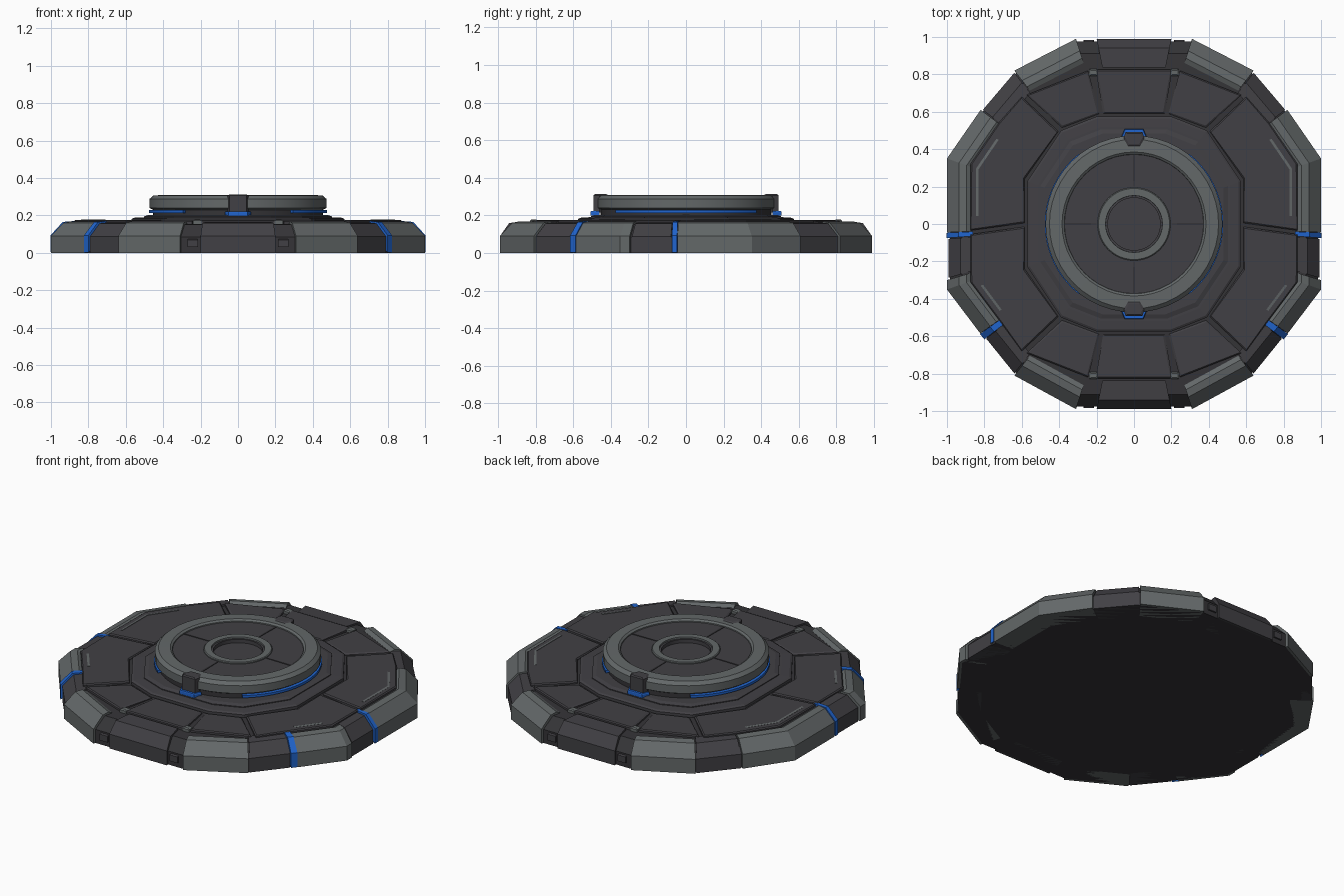
import bpy, bmesh, math
from mathutils import Vector

if "Cube" in bpy.data.objects:
    bpy.data.objects.remove(bpy.data.objects["Cube"])


def material(name, rgb):
    m = bpy.data.materials.new(name)
    m.diffuse_color = (*rgb, 1)
    m.use_nodes = True
    m.node_tree.nodes["Principled BSDF"].inputs["Base Color"].default_value = m.diffuse_color
    return m


DARK = material("dark grey metal", (0.053, 0.051, 0.058))
LIGHT = material("light grey metal", (0.125, 0.138, 0.14))
GROOVE = material("groove grey", (0.035, 0.034, 0.038))
BLUE = material("blue glow", (0.015, 0.13, 0.62))


def finish(name, bm, mat, smooth=False):
    bmesh.ops.recalc_face_normals(bm, faces=bm.faces)
    me = bpy.data.meshes.new(name)
    bm.to_mesh(me)
    bm.free()
    me.materials.append(mat)
    ob = bpy.data.objects.new(name, me)
    bpy.context.collection.objects.link(ob)
    if smooth:
        bpy.ops.object.select_all(action='DESELECT')
        ob.select_set(True)
        bpy.context.view_layer.objects.active = ob
        bpy.ops.object.shade_smooth_by_angle(angle=math.radians(25))
    return ob


def loft(name, pts, profile, mat, closed=False):
    """Sweep a (scale, z) profile along an outline; closed = full body, open = rim segment."""
    bm = bmesh.new()
    g = [[bm.verts.new((x * s, y * s, z)) for x, y in pts] for s, z in profile]
    n, m = len(pts), len(profile)
    for j in range(m - 1 if closed else m):
        a, b = g[j], g[(j + 1) % m]
        for i in range(n if closed else n - 1):
            k = (i + 1) % n
            bm.faces.new((a[i], a[k], b[k], b[i]))
    if closed:
        bm.faces.new(g[0])
        bm.faces.new(g[-1])
    else:
        bm.faces.new([r[0] for r in g])
        bm.faces.new([r[-1] for r in g])
    return finish(name, bm, mat)


def plate(name, pts, z0, z1, mat, inset=0.012):
    """Flat plate with a small chamfer around its top."""
    c = sum((Vector(p) for p in pts), Vector((0, 0))) / len(pts)
    top = [Vector(p) + (c - Vector(p)).normalized() * inset for p in pts]
    bm = bmesh.new()
    rings = [[bm.verts.new((*p, z)) for p in ps]
             for ps, z in ((pts, z0), (pts, z1 - 0.006), (top, z1))]
    n = len(pts)
    for a, b in zip(rings, rings[1:]):
        for i in range(n):
            bm.faces.new((a[i], a[(i + 1) % n], b[(i + 1) % n], b[i]))
    bm.faces.new(rings[0])
    bm.faces.new(rings[-1])
    return finish(name, bm, mat)


def lathe(name, profile, mat, a0=0.0, a1=360.0, seg=48):
    """Revolve a closed (radius, z) loop about the z axis."""
    full = a1 - a0 >= 360
    bm = bmesh.new()
    g = []
    for i in range(seg if full else seg + 1):
        t = math.radians(a0 + (a1 - a0) * i / seg)
        g.append([bm.verts.new((r * math.cos(t), r * math.sin(t), z)) for r, z in profile])
    n, m = len(g), len(profile)
    for i in range(n if full else n - 1):
        for j in range(m):
            k = (j + 1) % m
            bm.faces.new((g[i][j], g[(i + 1) % n][j], g[(i + 1) % n][k], g[i][k]))
    if not full:
        bm.faces.new(g[0])
        bm.faces.new(g[-1])
    return finish(name, bm, mat, True)


def flip(pts, sx, sy=1):
    return [(x * sx, y * sy) for x, y in pts]


def rect(x0, x1, y0, y1):
    return [(x0, y0), (x1, y0), (x1, y1), (x0, y1)]


# Base body (recessed core behind the rim panels)
half = [(0.31, 0.99), (0.64, 0.82), (0.82, 0.61), (1, 0.35),
        (1, -0.35), (0.81, -0.6), (0.64, -0.81), (0.31, -0.99)]
outline = half + flip(half[::-1], -1)
loft("base_body", outline, [(0.985, 0), (0.985, 0.085), (0.92, 0.152), (0.57, 0.164)], GROOVE, True)

# Rim panels around the edge
RIM = [(1, 0), (1, 0.09), (0.935, 0.16), (0.895, 0.168), (0.87, 0.155), (0.87, 0)]
DIM = [(0.992, 0), (0.992, 0.088), (0.928, 0.157), (0.86, 0.164), (0.86, 0)]
GLOW = [(1.003, 0.002), (1.003, 0.093), (0.937, 0.165), (0.86, 0.171), (0.86, 0.1)]
TRIM = [(0.845, 0.15), (0.845, 0.176), (0.832, 0.178), (0.832, 0.15)]
rim = [
    ("rim_back_light", half[0:2], RIM, LIGHT),
    ("rim_back_corner_dark", [(0.645, 0.815), (0.815, 0.615)], DIM, DARK),
    ("rim_side_light", [half[2], half[3], (1, -0.045)], RIM, LIGHT),
    ("rim_side_glow", [(1, -0.047), (1, -0.075)], GLOW, BLUE),
    ("rim_side_dark", [(1, -0.08), (1, -0.29)], DIM, DARK),
    ("rim_front_side_light", [(1, -0.3), half[4], (0.822, -0.585)], RIM, LIGHT),
    ("rim_front_glow", [(0.821, -0.586), (0.798, -0.615)], GLOW, BLUE),
    ("rim_front_corner_dark", [(0.797, -0.617), (0.645, -0.805)], DIM, DARK),
    ("rim_front_light", half[6:8], RIM, LIGHT),
    ("trim_side", [(0.87, 0.54), (1, 0.35), (1, 0.05)], TRIM, LIGHT),
    ("trim_front_side", [(0.97, -0.39), (0.85, -0.55)], TRIM, LIGHT),
]
for sx, side in ((1, "right"), (-1, "left")):
    for name, pts, prof, mat in rim:
        loft(f"{name}_{side}", flip(pts, sx), prof, mat)

# Front and back rim blocks
for sy, end in ((1, "back"), (-1, "front")):
    loft(f"rim_block_{end}", flip([(-0.2, 0.99), (0.2, 0.99)], 1, sy),
         [(1, 0), (1, 0.09), (0.95, 0.16), (0.845, 0.166), (0.845, 0)], DARK)
    for sx, side in ((1, "right"), (-1, "left")):
        # Clamps in the gaps beside the block
        plate(f"clamp_{end}_{side}", flip(rect(0.215, 0.27, 0.86, 0.985), sx, sy), 0.03, 0.075, DARK)
        plate(f"corner_clip_{end}_{side}", flip(rect(0.195, 0.24, 0.79, 0.83), sx, sy), 0.14, 0.178, LIGHT)

# Deck plates separated by grooves
sector = [(0.185, 0.59), (0.245, 0.82), (0.575, 0.69), (0.385, 0.515)]
tail = [(0.165, 0.59), (0.205, 0.825), (-0.205, 0.825), (-0.165, 0.59)]
side_back = [(0.405, 0.495), (0.6, 0.68), (0.72, 0.545), (0.875, 0.32), (0.875, -0.035), (0.585, 0.005), (0.585, 0.24)]
side_front = [(0.585, -0.015), (0.875, -0.055), (0.875, -0.31), (0.71, -0.53), (0.6, -0.68), (0.405, -0.495), (0.585, -0.24)]
for sy, end in ((1, "back"), (-1, "front")):
    plate(f"deck_middle_{end}", flip(tail, 1, sy), 0.14, 0.175, DARK)
    for sx, side in ((1, "right"), (-1, "left")):
        plate(f"deck_sector_{end}_{side}", flip(sector, sx, sy), 0.14, 0.173, DARK)
for sx, side in ((1, "right"), (-1, "left")):
    plate(f"deck_side_back_{side}", flip(side_back, sx), 0.14, 0.175, DARK, 0.008)
    plate(f"deck_side_front_{side}", flip(side_front, sx), 0.14, 0.175, DARK, 0.008)

# Stepped twelve-sided platform
quarter = [(0.2, 0.575), (0.39, 0.5), (0.57, 0.23)]
right = quarter + flip(quarter[::-1], 1, -1)
twelve = right + flip(right[::-1], -1)
loft("platform_step", twelve, [(1, 0.15), (1, 0.18), (0.98, 0.187), (0.9, 0.19)], DARK, True)
loft("platform_top", twelve, [(0.88, 0.18), (0.88, 0.195), (0.84, 0.203)], DARK, True)

# Turntable neck, ring and inner disc
lathe("neck", [(0.3, 0.19), (0.455, 0.19), (0.455, 0.24), (0.3, 0.24)], GROOVE)
lathe("outer_ring", [(0.36, 0.23), (0.455, 0.23), (0.473, 0.24), (0.473, 0.288),
                     (0.452, 0.307), (0.385, 0.309), (0.373, 0.3)], LIGHT)
lathe("inner_disc", [(0.14, 0.24), (0.375, 0.24), (0.375, 0.294), (0.14, 0.294)], DARK)
lathe("hub_ring", [(0.148, 0.24), (0.197, 0.24), (0.195, 0.3), (0.19, 0.304), (0.152, 0.304)], LIGHT)
lathe("hub_floor", [(0.001, 0.24), (0.155, 0.24), (0.155, 0.272), (0.001, 0.272)], DARK)
for a in (0, 90, 180, 270):
    w = 1.0
    lathe(f"disc_seam_{a}", [(0.2, 0.28), (0.37, 0.28), (0.37, 0.297), (0.2, 0.297)], GROOVE, a - w, a + w, 2)

# Blue glow arcs under the ring
for a, side in ((0, "right"), (180, "left")):
    lathe(f"glow_arc_{side}", [(0.44, 0.213), (0.477, 0.213), (0.477, 0.228), (0.44, 0.228)],
          BLUE, a - 52, a + 52, 20)

# Latches at front and back of the ring
for sy, end in ((1, "back"), (-1, "front")):
    latch = [(-0.035, 0.415), (0.035, 0.415), (0.055, 0.46), (0.045, 0.492), (-0.045, 0.492), (-0.055, 0.46)]
    glow = [(-0.07, 0.46), (0.07, 0.46), (0.05, 0.508), (-0.05, 0.508)]
    plate(f"latch_{end}", flip(latch, 1, sy), 0.215, 0.313, DARK)
    plate(f"latch_glow_{end}", flip(glow, 1, sy), 0.198, 0.222, BLUE, 0.004)
